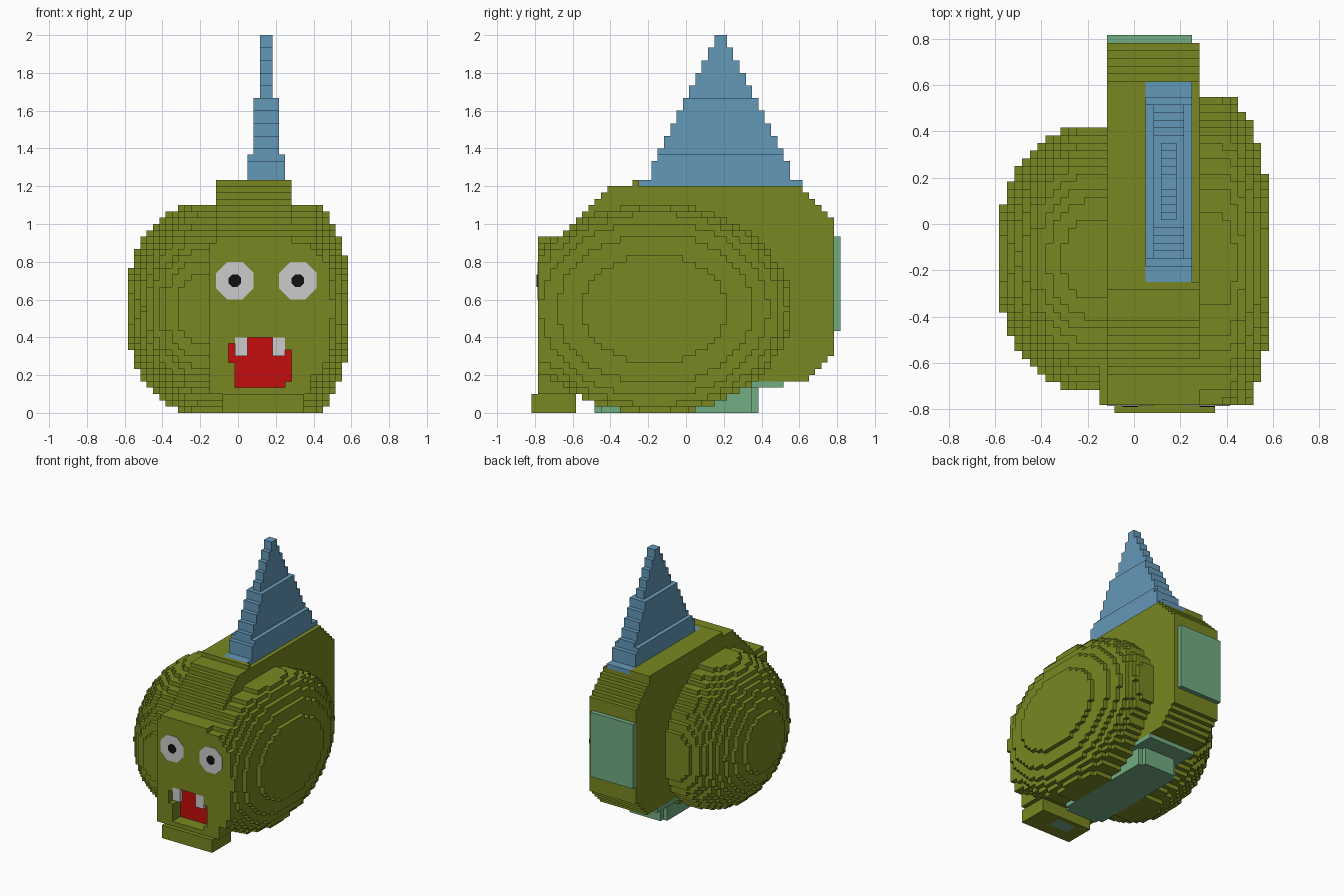
import bpy, bmesh, math
from mathutils import Vector

if "Cube" in bpy.data.objects:
    bpy.data.objects.remove(bpy.data.objects["Cube"])

U = 1 / 30                                  # block size
OX, OY = -17.5 * U, -24.5 * U               # corner of the block grid
cells = {}                                  # (i, j, k) -> part name


def mat(name, rgb):
    m = bpy.data.materials.new(name)
    m.diffuse_color = (*rgb, 1)
    m.use_nodes = True
    m.node_tree.nodes["Principled BSDF"].inputs["Base Color"].default_value = m.diffuse_color
    return m


GREEN = mat("olive green", (0.19, 0.245, 0.015))
BLUE = mat("steel blue", (0.127, 0.314, 0.479))
TEAL = mat("sea green", (0.17, 0.413, 0.223))
RED = mat("red", (0.55, 0.004, 0.004))
WHITE = mat("off white", (0.6, 0.6, 0.6))
BLACK = mat("black", (0.005, 0.005, 0.005))


def span(a, b, o):
    return range(round((a - o) / U), round((b - o) / U))


def fill(part, x, y, z, test=None):
    """Fill a box with blocks (None clears), optionally only where test(xc, yc, zc)."""
    for i in span(*x, OX):
        for j in span(*y, OY):
            for k in span(*z, 0):
                c = (OX + (i + .5) * U, OY + (j + .5) * U, (k + .5) * U)
                if test is None or test(*c):
                    if part:
                        cells[i, j, k] = part
                    else:
                        cells.pop((i, j, k), None)


def bulge(cx, cy, rx, ry, side):
    def test(x, y, z):
        d = max(0, (x - cx) * side) / rx
        return d * d + ((y - cy) / ry) ** 2 + ((z - .55) / .555) ** 2 <= 1
    return test


# Round flanks
fill("body", (-.583, .117), (-.717, .45), (0, 1.1), bulge(-.2, -.15, .4, .58, -1))
fill("body", (.05, .583), (-.783, .583), (0, 1.1), bulge(.38, -.165, .22, .72, 1))

# Central slab with stepped front and back
fill("body", (-.117, .283), (-.783, .783), (.1, 1.2), lambda x, y, z:
     z < min(1.2, 1.81 - y, max(.934, 1.61 + y)) and z > max(.167 if y > .25 else 0, y - .46))
fill("body", (-.117, .05), (-.283, .617), (1.2, 1.233))
fill("body", (-.117, .283), (-.283, -.25), (1.2, 1.233))

# Flat face block and chin
fill("body", (-.15, .383), (-.783, -.5), (.1, .9))
fill("body", (.35, .45), (-.783, -.5), (.2, .833))
fill("body", (.45, .483), (-.783, -.5), (.267, .8))
fill("body", (-.083, .35), (-.817, -.583), (0, .1))

# Mouth opening with red back wall, and two teeth
MOUTH = [((-.017, .25), (.133, .4)), ((-.05, .25), (.267, .367)), ((-.017, .283), (.167, .333))]
for x, z in MOUTH:
    fill(None, x, (-.783, -.683), z)
    fill("mouth", x, (-.683, -.65), z)
for x in (-.017, .183):
    fill("teeth", (x, x + .067), (-.783, -.75), (.3, .4))

# Underside and back plates
fill("belly_plate", (-.117, .283), (.2, .517), (.133, .167))
fill("belly_plate", (-.05, .217), (-.5, .383), (0, .133))
fill("belly_plate", (-.083, .25), (-.45, .35), (0, .133))
fill("belly_plate", (0, .183), (-.717, -.617), (0, .033))
fill("back_plate", (-.117, .25), (.783, .817), (.433, .933))

# Tapered fin on top
fill("fin", (.05, .25), (-.25, .617), (1.2, 1.233))
for k in range(37, 60):
    w = 3 if k < 41 else 2 if k < 50 else 1
    h = min(11, 1 + (59 - k) // 2)
    fill("fin", (.15 - w * U, .15 + w * U), (.1833 - h * U, .1833 + h * U), (k * U, (k + 1) * U))

# Skin the blocks: one mesh per part, outer faces only
DIRS = [(a, s) for a in range(3) for s in (0, 1)]


def skin(part, material):
    bm = bmesh.new()
    verts = {}

    def vert(p):
        if p not in verts:
            verts[p] = bm.verts.new((OX + p[0] * U, OY + p[1] * U, p[2] * U))
        return verts[p]

    for c, name in cells.items():
        if name != part:
            continue
        for a, s in DIRS:
            n = list(c)
            n[a] += 2 * s - 1
            if tuple(n) in cells:
                continue
            b, d = (a + 1) % 3, (a + 2) % 3
            quad = []
            for u, v in ((0, 0), (1, 0), (1, 1), (0, 1)):
                p = list(c)
                p[a] += s
                p[b] += u
                p[d] += v
                quad.append(vert(tuple(p)))
            bm.faces.new(quad if s else quad[::-1])
    bmesh.ops.dissolve_limit(bm, angle_limit=math.radians(1), verts=bm.verts[:], edges=bm.edges[:])
    finish(part, bm, material)


def finish(name, bm, material):
    me = bpy.data.meshes.new(name)
    bm.to_mesh(me)
    bm.free()
    me.materials.append(material)
    ob = bpy.data.objects.new(name, me)
    bpy.context.collection.objects.link(ob)


for part, m in (("body", GREEN), ("mouth", RED), ("teeth", WHITE), ("belly_plate", TEAL),
                ("back_plate", TEAL), ("fin", BLUE)):
    skin(part, m)


# Eyes: thin eight-sided plates on the face
def disc(name, x, z, r, y, material):
    bm = bmesh.new()
    ring = [bm.verts.new((x + r * math.cos(t), y, z + r * math.sin(t)))
            for t in (math.pi / 8 + i * math.pi / 4 for i in range(8))]
    face = bm.faces.new(ring)
    out = bmesh.ops.extrude_face_region(bm, geom=[face])
    bmesh.ops.translate(bm, vec=Vector((0, .006, 0)),
                        verts=[g for g in out["geom"] if isinstance(g, bmesh.types.BMVert)])
    bmesh.ops.recalc_face_normals(bm, faces=bm.faces[:])
    finish(name, bm, material)


FRONT = OY + U
for side, x in (("left", -.017), ("right", .317)):
    disc(side + "_eye", x, .7, .107, FRONT - .004, WHITE)
    disc(side + "_pupil", x, .7, .036, FRONT - .007, BLACK)
